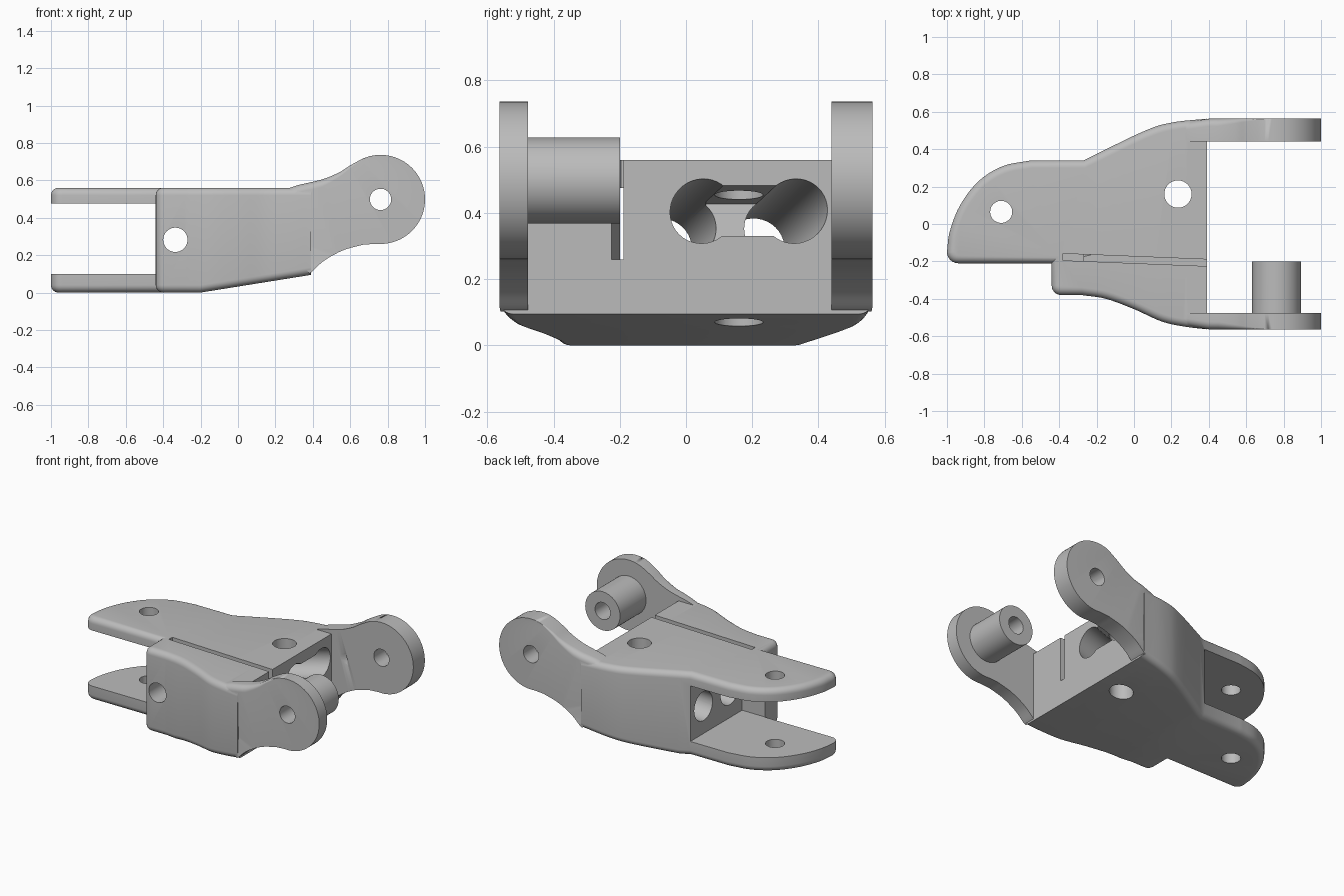
import bpy, bmesh, math
from mathutils import Vector

cube = bpy.data.objects.get("Cube")
if cube:
    bpy.data.objects.remove(cube, do_unlink=True)

grey = bpy.data.materials.new("plain_grey")
grey.use_nodes = True
grey.diffuse_color = (0.5, 0.5, 0.5, 1)
grey.node_tree.nodes["Principled BSDF"].inputs["Base Color"].default_value = (0.5, 0.5, 0.5, 1)


def spline(pts, n=5):
    """Smooth curve through the given 2D points."""
    p = [Vector(q) for q in pts]
    p = [p[0] * 2 - p[1]] + p + [p[-1] * 2 - p[-2]]
    out = []
    for a, b, c, d in zip(p, p[1:], p[2:], p[3:]):
        for k in range(n):
            t = k / n
            out.append(0.5 * (2 * b + (c - a) * t + (2 * a - 5 * b + 4 * c - d) * t * t
                              + (3 * b - a - 3 * c + d) * t ** 3))
    return out + [p[-2]]


def arc(cx, cy, r, a0, a1, n):
    angles = [math.radians(a0 + (a1 - a0) * k / n) for k in range(n + 1)]
    return [Vector((cx + r * math.cos(a), cy + r * math.sin(a))) for a in angles]


def loft(bm, rings):
    """Skin closed rings of equal length and cap both ends."""
    loops = [[bm.verts.new(v) for v in ring] for ring in rings]
    for lo, hi in zip(loops, loops[1:]):
        for i in range(len(lo)):
            j = (i + 1) % len(lo)
            bm.faces.new((lo[i], lo[j], hi[j], hi[i]))
    bm.faces.new(loops[0][::-1])
    bm.faces.new(loops[-1])


def finish(bm, name):
    bmesh.ops.triangulate(bm, faces=[f for f in bm.faces if len(f.verts) > 4])
    bmesh.ops.recalc_face_normals(bm, faces=bm.faces)
    mesh = bpy.data.meshes.new(name)
    bm.to_mesh(mesh)
    bm.free()
    mesh.materials.append(grey)
    ob = bpy.data.objects.new(name, mesh)
    bpy.context.collection.objects.link(ob)
    return ob


def rod(name, start, end, r, sides=40):
    start, end = Vector(start), Vector(end)
    axis = end - start
    bpy.ops.mesh.primitive_cylinder_add(vertices=sides, radius=r, depth=axis.length,
                                        location=(start + end) / 2,
                                        rotation=axis.to_track_quat('Z', 'Y').to_euler())
    ob = bpy.context.object
    ob.name = name
    ob.data.materials.append(grey)
    return ob


def box(name, lo, hi, rotation=(0, 0, 0)):
    lo, hi = Vector(lo), Vector(hi)
    bpy.ops.mesh.primitive_cube_add(size=1, location=(lo + hi) / 2, rotation=rotation)
    ob = bpy.context.object
    ob.name = name
    ob.scale = hi - lo
    ob.data.materials.append(grey)
    return ob


def combine(target, tool, operation):
    tool.hide_render = True
    bpy.context.view_layer.update()
    mod = target.modifiers.new("join", 'BOOLEAN')
    mod.object, mod.operation, mod.solver = tool, operation, 'EXACT'
    bpy.context.view_layer.objects.active = target
    bpy.ops.object.modifier_apply(modifier=mod.name)
    bpy.data.objects.remove(tool, do_unlink=True)


HEIGHT, ROUND, END, SIDE = 0.56, 0.04, 0.39, 0.563

# Main body: plan outline, clockwise, with rounded upper and lower rims
outline = spline([(-1, -0.15), (-0.985, -0.04), (-0.93, 0.1), (-0.83, 0.23), (-0.7, 0.31), (-0.55, 0.34)])
outline += spline([(-0.27, 0.34), (0.05, 0.495), (0.2, 0.542), (END, SIDE)])
outline += spline([(END, -SIDE), (0.28, -0.55), (0.15, -0.522), (0, -0.455), (-0.15, -0.4), (-0.28, -0.38)])
outline += arc(-0.39, -0.33, 0.05, 270, 180, 5)
outline += [Vector((-0.44, -0.21))]
outline += arc(-0.94, -0.15, 0.06, 270, 190, 5)


def inset(pts, d):
    out = []
    for i, p in enumerate(pts):
        e1 = (p - pts[i - 1]).normalized()
        e2 = (pts[(i + 1) % len(pts)] - p).normalized()
        if p.x > END - 0.001:
            # the sawn end stays square
            out.append(Vector((p.x, p.y - math.copysign(d, p.y))))
            continue
        n1, n2 = Vector((e1.y, -e1.x)), Vector((e2.y, -e2.x))
        out.append(p + (n1 + n2) * (d / (1 + n1.dot(n2))))
    return out


steps = [math.radians(15 * k) for k in range(7)]
levels = [(ROUND * (1 - math.sin(a)), ROUND * (1 - math.cos(a))) for a in steps]
levels += [(d, HEIGHT - z) for d, z in reversed(levels)]
bm = bmesh.new()
loft(bm, [[(p.x, p.y, z) for p in inset(outline, d)] for d, z in levels])
# The underside ramps up towards the lugs
bmesh.ops.bisect_plane(bm, geom=bm.verts[:] + bm.edges[:] + bm.faces[:],
                       plane_co=(-0.2, 0, 0), plane_no=(1, 0, 0))
for v in bm.verts:
    if v.co.x > -0.2 and v.co.z < 0.2:
        v.co.z += 0.16 * (v.co.x + 0.2)
bracket = finish(bm, "clevis_bracket")

# Two rounded lugs
profile = spline([(0.25, 0.55), (0.32, 0.574), (0.45, 0.605), (0.54, 0.642), (0.6, 0.68)])
profile += arc(0.762, 0.498, 0.238, 115, -95, 44)
profile += spline([(0.67, 0.256), (0.56, 0.225), (0.46, 0.17), (0.4, 0.115), (0.383, 0.102)])
profile += [Vector((0.35, 0.14)), Vector((0.25, 0.3))]


def lug(name, inner, side):
    rings = [[(p.x, inner, p.y) for p in profile]]
    for a in steps:
        ring = []
        for p in profile:
            r = ROUND * min(1, max(0, (0.7 - p.x) / 0.25)) if p.y > 0.5 else 0
            y = SIDE - 0.15 * max(0, 0.4 - p.x) - r * (1 - math.sin(a))
            ring.append((p.x, side * y, p.y - r * (1 - math.cos(a))))
        rings.append(ring)
    bm = bmesh.new()
    loft(bm, rings)
    bmesh.ops.remove_doubles(bm, verts=bm.verts, dist=0.00001)
    return finish(bm, name)


combine(bracket, lug("back_lug", 0.44, 1), 'UNION')
combine(bracket, lug("front_lug", -0.477, -1), 'UNION')
combine(bracket, rod("spacer_post", (0.762, -0.52, 0.498), (0.762, -0.2, 0.498), 0.13, 56), 'UNION')

# Fork gap, thin slit and the sloped pocket between the bores
cutters = [
    box("fork_gap", (-1.2, -0.212, 0.1), (-0.27, 0.8, 0.475)),
    box("slit", (-0.38, -0.211, 0.26), (0.45, -0.175, 0.9), (0, 0, -0.04)),
    box("pocket", (0.1, 0.06, 0.31), (0.45, 0.31, 0.46), (0, -0.18, 0)),
]
# Bores and pin holes
holes = [
    ((0.52, 0.075, 0.429), (-0.4, -0.105, 0.262), 0.096),
    ((0.52, 0.355, 0.429), (-0.4, 0.175, 0.262), 0.096),
    ((0.235, 0.16, -0.2), (0.235, 0.16, 0.8), 0.073),
    ((-0.71, 0.065, -0.2), (-0.71, 0.065, 0.8), 0.059),
    ((-0.335, -0.6, 0.282), (-0.335, -0.1, 0.282), 0.065),
    ((0.762, -0.8, 0.498), (0.762, 0.8, 0.498), 0.057),
]
cutters += [rod("hole", *h) for h in holes]
for cutter in cutters:
    combine(bracket, cutter, 'DIFFERENCE')

bpy.ops.object.select_all(action='DESELECT')
bracket.select_set(True)
bpy.context.view_layer.objects.active = bracket
bpy.ops.object.shade_smooth_by_angle(angle=math.radians(30))
